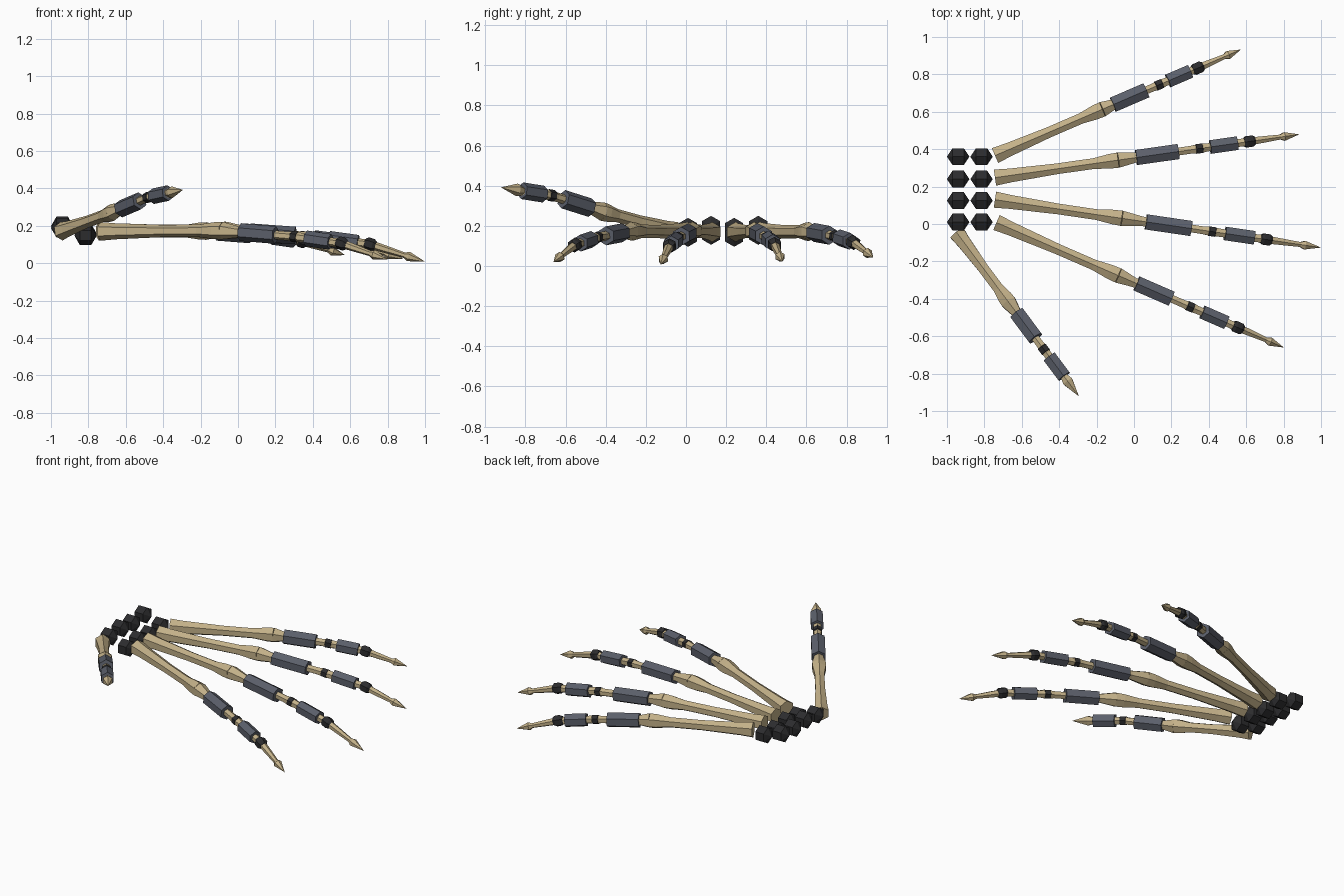
import bpy, math
from mathutils import Vector

if "Cube" in bpy.data.objects:
    bpy.data.objects.remove(bpy.data.objects["Cube"])


def material(name, rgb):
    m = bpy.data.materials.new(name)
    m.diffuse_color = (*rgb, 1)
    m.use_nodes = True
    m.node_tree.nodes["Principled BSDF"].inputs["Base Color"].default_value = m.diffuse_color
    return m


BONE = material("bone_tan", (0.55, 0.44, 0.25))
SLEEVE = material("slate_sleeve", (0.105, 0.115, 0.145))
DARK = material("dark_joint", (0.025, 0.025, 0.027))
SIDES = 6


def loft(name, mat, a, b, profile):
    """Six-sided solid from a to b; profile holds (fraction, radius) pairs."""
    a, b = Vector(a), Vector(b)
    d = (b - a).normalized()
    side = d.cross(Vector((0, 0, 1))).normalized()
    up = side.cross(d)
    verts, faces, rings = [], [], []
    for t, r in profile:
        c = a.lerp(b, t)
        start = len(verts)
        n = 1 if r == 0 else SIDES
        for i in range(n):
            w = math.tau * i / SIDES
            verts.append(c + r * (math.cos(w) * up + math.sin(w) * side))
        rings.append([start + i % n for i in range(SIDES)])
    for p, q in zip(rings, rings[1:]):
        for i in range(SIDES):
            j = (i + 1) % SIDES
            f = list(dict.fromkeys((p[i], p[j], q[j], q[i])))
            faces.append(f)
    if profile[0][1]:
        faces.append(rings[0][::-1])
    if profile[-1][1]:
        faces.append(rings[-1])
    me = bpy.data.meshes.new(name)
    me.from_pydata(verts, [], faces)
    me.materials.append(mat)
    me.validate()
    ob = bpy.data.objects.new(name, me)
    bpy.context.collection.objects.link(ob)
    # consistent outward faces
    import bmesh
    bm = bmesh.new()
    bm.from_mesh(me)
    bmesh.ops.recalc_face_normals(bm, faces=bm.faces)
    bm.to_mesh(me)
    bm.free()


def ball(name, c, d, r):
    """Faceted ball with its poles along d."""
    c, d = Vector(c), Vector(d).normalized()
    loft(name, DARK, c - d * r, c + d * r,
         [(0, 0), (0.25, 0.866 * r), (0.75, 0.866 * r), (1, 0)])


# wrist: two rows of faceted balls
for i, y in enumerate((0.01, 0.125, 0.24, 0.36)):
    ball(f"wrist_back_{i}", (-0.94, y, 0.188 + 0.01 * (i % 2)), (1, 0, 0), 0.06)
    ball(f"wrist_front_{i}", (-0.815, y, 0.148 + 0.01 * (i % 2)), (1, 0, 0), 0.06)


def digit(name, base, tip, knots, sleeve1, sleeve2):
    """knots: (distance, height) of base, knuckle, middle joint, end joint, tip."""
    flat = Vector((tip[0] - base[0], tip[1] - base[1], 0)).normalized()

    def at(s):
        for (s0, z0), (s1, z1) in zip(knots, knots[1:]):
            if s <= s1 or s1 == knots[-1][0]:
                z = z0 + (z1 - z0) * (s - s0) / (s1 - s0)
                return Vector((base[0], base[1], z)) + flat * s

    p = [at(k[0]) for k in knots]
    thumb = name == "thumb"
    # long palm bone, wide at both ends
    loft(name + "_palm_bone", BONE, p[0], p[1],
         [(0, 0.05), (0.12, 0.043), (0.5, 0.033), (0.8, 0.033), (0.93, 0.045), (1, 0.047)])
    # first finger bone with its sleeve and mixed joint
    loft(name + "_near_bone", BONE, p[1], p[2],
         [(0, 0.047), (0.22, 0.03), (0.5, 0.024), (0.9, 0.024), (1, 0.029)])
    loft(name + "_near_sleeve", SLEEVE, at(sleeve1[0]), at(sleeve1[1]), [(0, 0.047), (1, 0.047)])
    d = p[3] - p[2]
    ball(name + "_middle_joint", p[2], d, 0.034)
    # second finger bone with its sleeve
    loft(name + "_middle_bone", BONE, p[2], p[3],
         [(0, 0.029), (0.15, 0.025), (0.85, 0.024), (1, 0.026)])
    loft(name + "_middle_sleeve", SLEEVE, at(sleeve2[0]), at(sleeve2[1]), [(0, 0.042), (1, 0.042)])
    # end joint and pointed tip
    d = (p[4] - p[3]).normalized()
    if thumb:
        loft(name + "_tip", BONE, p[3], p[4], [(0, 0.022), (0.25, 0.032), (1, 0)])
    else:
        loft(name + "_end_joint", DARK, p[3] - d * 0.031, p[3] + d * 0.031,
             [(0, 0.024), (0.25, 0.035), (0.75, 0.035), (1, 0.024)])
        loft(name + "_tip_bone", BONE, p[3], p[4],
             [(0, 0.024), (0.3, 0.02), (0.62, 0.015), (0.7, 0.026), (1, 0)])


digit("little_finger", (-0.743, 0.366), (0.572, 0.933),
      [(0, 0.17), (0.625, 0.172), (0.955, 0.148), (1.18, 0.118), (1.432, 0.043)],
      (0.687, 0.88), (1.007, 1.136))
digit("ring_finger", (-0.743, 0.248), (0.882, 0.479),
      [(0, 0.17), (0.665, 0.174), (1.103, 0.142), (1.373, 0.107), (1.643, 0.022)],
      (0.762, 0.99), (1.162, 1.308))
digit("middle_finger", (-0.743, 0.13), (1.0, -0.126),
      [(0, 0.17), (0.685, 0.175), (1.173, 0.14), (1.465, 0.1), (1.762, 0.008)],
      (0.816, 1.06), (1.243, 1.40))
digit("index_finger", (-0.735, 0.008), (0.8, -0.66),
      [(0, 0.17), (0.71, 0.174), (1.13, 0.142), (1.407, 0.105), (1.675, 0.02)],
      (0.817, 1.02), (1.20, 1.34))
digit("thumb", (-0.945, -0.05), (-0.294, -0.922),
      [(0, 0.17), (0.46, 0.272), (0.775, 0.352), (0.955, 0.375), (1.088, 0.392)],
      (0.533, 0.70), (0.824, 0.955))
